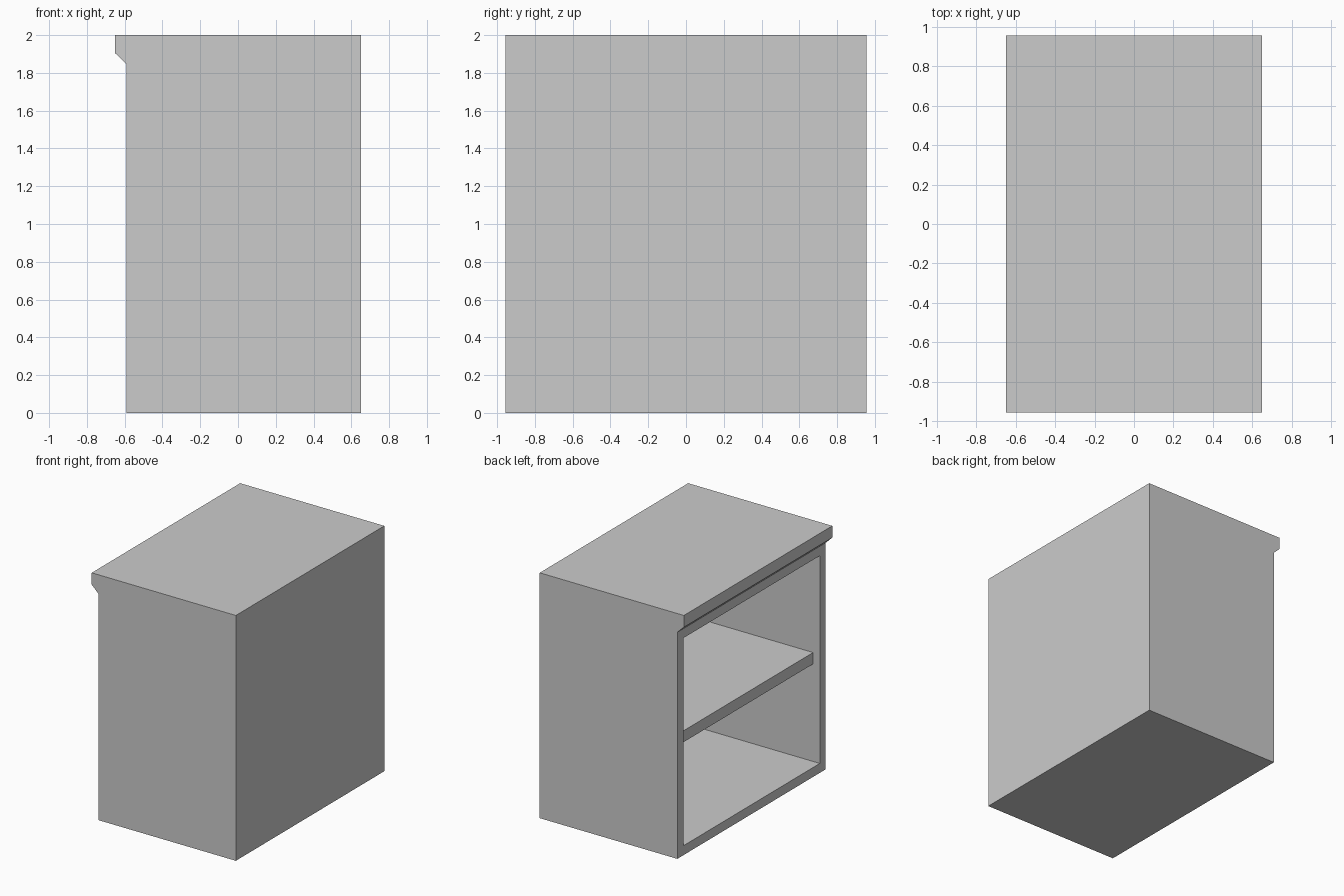
import bpy
import bmesh
from mathutils import Vector

if "Cube" in bpy.data.objects:
    bpy.data.objects.remove(bpy.data.objects["Cube"], do_unlink=True)

BACK, FRONT, LIP = 0.65, -0.591, -0.65   # depth positions along x
HALF, HEIGHT, RAIL = 0.956, 2.0, 1.847   # half width, height, top of opening frame
WALL = 0.077                             # panel thickness

grey = bpy.data.materials.new("light grey")
grey.use_nodes = True
colour = (0.6, 0.6, 0.6, 1)
grey.diffuse_color = colour
grey.node_tree.nodes["Principled BSDF"].inputs["Base Color"].default_value = colour


def make_object(name, bm):
    bmesh.ops.recalc_face_normals(bm, faces=bm.faces)
    mesh = bpy.data.meshes.new(name)
    bm.to_mesh(mesh)
    bm.free()
    mesh.materials.append(grey)
    obj = bpy.data.objects.new(name, mesh)
    bpy.context.collection.objects.link(obj)
    return obj


# Cabinet body: side profile with the overhanging, chamfered top lip
profile = [(FRONT, 0), (BACK, 0), (BACK, HEIGHT), (LIP, HEIGHT), (LIP, 1.904), (FRONT, RAIL)]
bm = bmesh.new()
side = bm.faces.new([bm.verts.new((x, -HALF, z)) for x, z in profile])
extruded = bmesh.ops.extrude_face_region(bm, geom=[side])["geom"]
bmesh.ops.translate(bm, vec=(0, 2 * HALF, 0),
                    verts=[v for v in extruded if isinstance(v, bmesh.types.BMVert)])
# the extrusion keeps the first side as the other end cap
bmesh.ops.recalc_face_normals(bm, faces=bm.faces)

# Open compartment: inset the open side and push it in to the back panel
opening = next(f for f in bm.faces if all(abs(v.co.x - FRONT) < 1e-4 for v in f.verts))
bmesh.ops.inset_region(bm, faces=[opening], thickness=WALL, use_even_offset=True)
pushed = bmesh.ops.extrude_discrete_faces(bm, faces=[opening])["faces"][0]
for v in pushed.verts:
    v.co.x = BACK - WALL
make_object("cabinet_body", bm)

# Shelf, set slightly behind the frame
low = Vector((FRONT + 0.06, -HALF + WALL, 0.872))
high = Vector((BACK - WALL, HALF - WALL, 0.965))
bm = bmesh.new()
bmesh.ops.create_cube(bm, size=1)
bmesh.ops.scale(bm, vec=high - low, verts=bm.verts)
bmesh.ops.translate(bm, vec=(low + high) / 2, verts=bm.verts)
make_object("shelf", bm)
